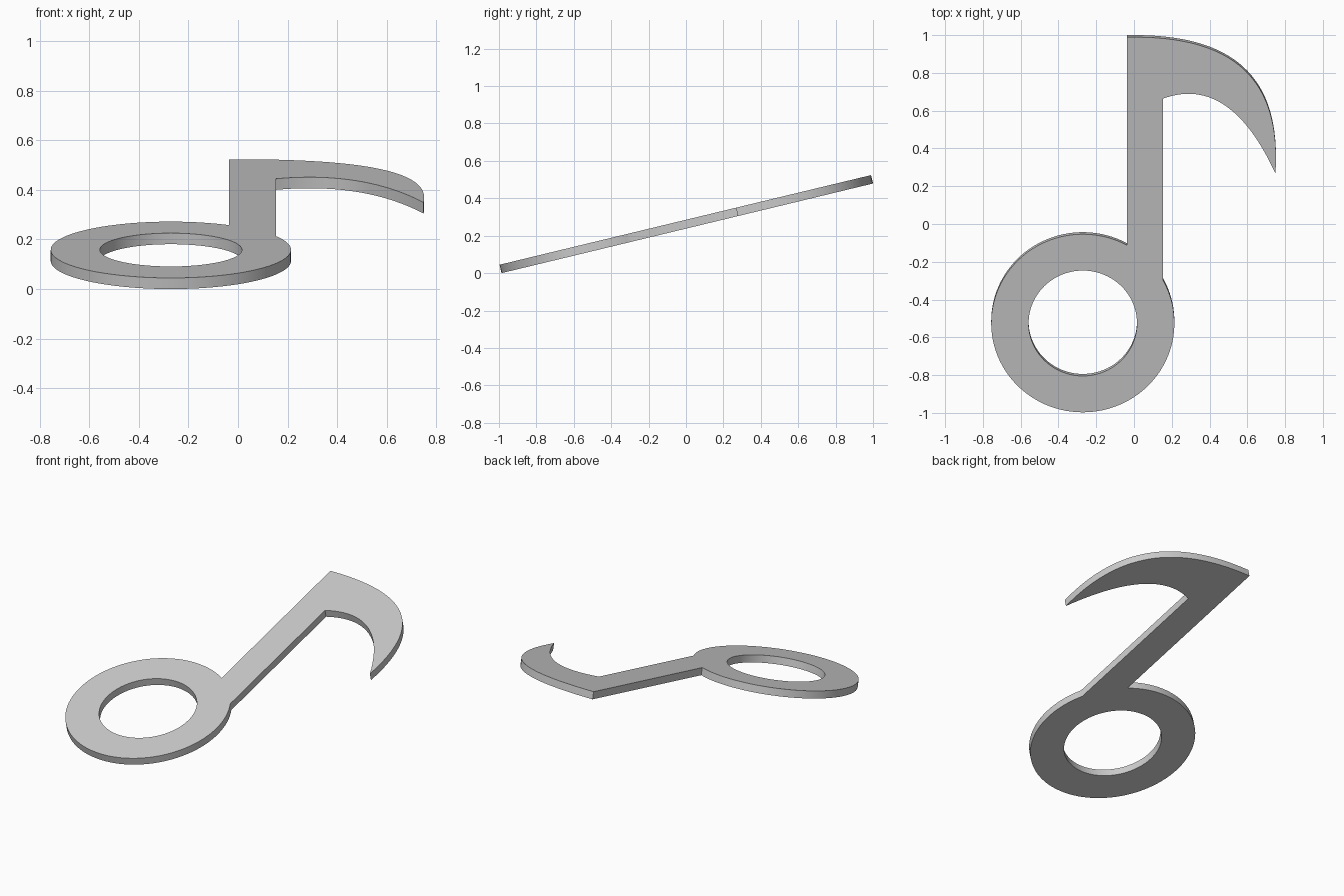
import bpy
import math
from mathutils import Vector, Matrix
from mathutils.geometry import interpolate_bezier

cube = bpy.data.objects.get("Cube")
if cube:
    bpy.data.objects.remove(cube, do_unlink=True)

TILT = math.atan2(0.48, 1.99)
THICK = 0.046
CENTRE = Vector((-0.271, -0.535))
R_OUT, R_IN = 0.485, 0.287
STEM_L, STEM_R = -0.037, 0.153
TOP = 1.023


def arc(radius, start, end, steps):
    """Points on a circle around the note head."""
    angles = [start + (end - start) * i / steps for i in range(steps + 1)]
    return [CENTRE + radius * Vector((math.cos(a), math.sin(a))) for a in angles]


def bezier(*pts, steps=32):
    p0, p1, p2, p3 = [Vector((x, y, 0)) for x, y in pts]
    return [p.to_2d() for p in interpolate_bezier(p0, p1, p2, p3, steps + 1)]


# Outline: flag outer edge, flag inner edge, then the head from stem side to stem side
flag_tip = (0.749, 0.28)
flag_outer = bezier((STEM_L, TOP), (0.53, 1.034), (0.78, 0.795), flag_tip)
flag_inner = bezier(flag_tip, (0.555, 0.715), (0.335, 0.757), (STEM_R, 0.688))
angle_r = math.acos((STEM_R - CENTRE.x) / R_OUT)
angle_l = math.acos((STEM_L - CENTRE.x) / R_OUT)
head = arc(R_OUT, angle_r, angle_l - 2 * math.pi, 96)
outline = flag_outer + flag_inner[1:] + head
hole = arc(R_IN, 0, 2 * math.pi, 80)[:-1]

# Filled, extruded plate
curve = bpy.data.curves.new("note_profile", "CURVE")
curve.dimensions = "2D"
curve.fill_mode = "BOTH"
curve.extrude = THICK / 2
for loop in (outline, hole):
    spline = curve.splines.new("POLY")
    spline.points.add(len(loop) - 1)
    for point, co in zip(spline.points, loop):
        point.co = (co.x, co.y, 0, 1)
    spline.use_cyclic_u = True

note = bpy.data.objects.new("music_note", curve)
bpy.context.collection.objects.link(note)
bpy.ops.object.select_all(action="DESELECT")
note.select_set(True)
bpy.context.view_layer.objects.active = note
bpy.ops.object.convert(target="MESH")
note = bpy.context.object
note.name = "music_note"

# Weld the caps to the walls
bpy.ops.object.mode_set(mode="EDIT")
bpy.ops.mesh.select_all(action="SELECT")
bpy.ops.mesh.remove_doubles(threshold=0.0005)
bpy.ops.mesh.normals_make_consistent(inside=False)
bpy.ops.object.mode_set(mode="OBJECT")

# Tilt the plate and stand it on the ground
note.data.transform(Matrix.Rotation(TILT, 4, "X"))
low = min(v.co.z for v in note.data.vertices)
note.data.transform(Matrix.Translation((0, 0, -low)))
bpy.ops.object.shade_smooth_by_angle(angle=math.radians(30))

# Plain grey
grey = bpy.data.materials.new("light_grey")
grey.use_nodes = True
colour = (0.6, 0.6, 0.6, 1)
grey.diffuse_color = colour
grey.node_tree.nodes["Principled BSDF"].inputs["Base Color"].default_value = colour
note.data.materials.clear()
note.data.materials.append(grey)
